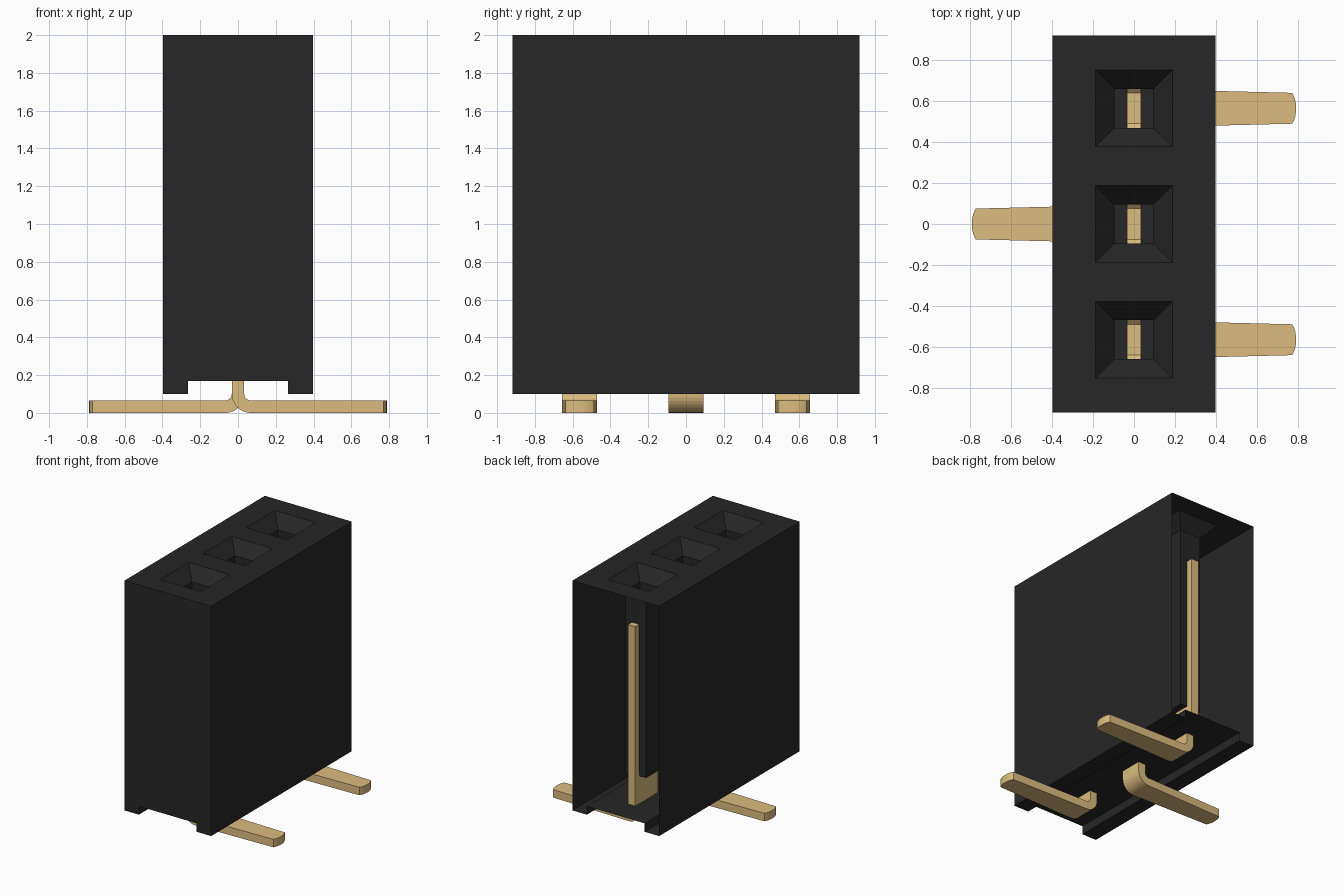
import bpy
import bmesh
from math import sin, cos, pi

if "Cube" in bpy.data.objects:
    bpy.data.objects.remove(bpy.data.objects["Cube"])


def material(name, rgb, rough):
    mat = bpy.data.materials.new(name)
    mat.use_nodes = True
    mat.diffuse_color = (*rgb, 1)
    bsdf = mat.node_tree.nodes["Principled BSDF"]
    bsdf.inputs["Base Color"].default_value = (*rgb, 1)
    bsdf.inputs["Roughness"].default_value = rough
    return mat


black = material("black plastic", (0.021, 0.02, 0.02), 0.6)
gold = material("pale gold", (0.708, 0.504, 0.21), 0.5)


def make_object(name, bm, mat):
    bmesh.ops.recalc_face_normals(bm, faces=bm.faces)
    mesh = bpy.data.meshes.new(name)
    bm.to_mesh(mesh)
    bm.free()
    mesh.materials.append(mat)
    obj = bpy.data.objects.new(name, mesh)
    bpy.context.collection.objects.link(obj)
    return obj


def loft(bm, rings):
    """Skin a list of equal-sized point rings and cap both ends."""
    rows = [[bm.verts.new(p) for p in ring] for ring in rings]
    for a, b in zip(rows, rows[1:]):
        for i in range(len(a)):
            j = (i + 1) % len(a)
            bm.faces.new((a[i], a[j], b[j], b[i]))
    bm.faces.new(rows[0])
    bm.faces.new(rows[-1])


def square(half, y, z):
    return [(sx * half, y + sy * half, z)
            for sx, sy in ((-1, -1), (1, -1), (1, 1), (-1, 1))]


PITCH = 0.563
END = 0.918
FLOOR = 0.17
HALF_T = 0.033      # half the contact sheet thickness

# Housing: channel-bottomed block
half_profile = [(0.265, FLOOR), (0.265, 0.1), (0.397, 0.1), (0.397, 2)]
profile = half_profile + [(-x, z) for x, z in reversed(half_profile)]
bm = bmesh.new()
loft(bm, [[(x, y, z) for x, z in profile] for y in (-END, END)])
housing = make_object("housing", bm, black)

# Sockets: a tapered mouth above a straight square shaft
bm = bmesh.new()
for k in (-1, 0, 1):
    loft(bm, [square(h, k * PITCH, z)
              for h, z in ((0.095, 0.4), (0.095, 1.9), (0.187, 2), (0.187, 2.05))])
cutter = make_object("socket_cutter", bm, black)
cutter.hide_render = True

mod = housing.modifiers.new("sockets", "BOOLEAN")
mod.operation = "DIFFERENCE"
mod.solver = "EXACT"
mod.object = cutter
bpy.context.view_layer.objects.active = housing
bpy.ops.object.modifier_apply(modifier=mod.name)
bpy.data.objects.remove(cutter)

# The rear end of the housing is open
bm = bmesh.new()
bm.from_mesh(housing.data)
rear = [f for f in bm.faces if all(v.co.y > END - 0.001 for v in f.verts)]
bmesh.ops.delete(bm, geom=rear, context="FACES")
bm.to_mesh(housing.data)
bm.free()


def contact(name, y0, side):
    bm = bmesh.new()
    # Upright fork with two tines
    half = [(0.148, FLOOR + 0.002), (0.148, 1.655), (0.097, 1.655),
            (0.097, 0.43), (0.075, 0.41)]
    fork = half + [(-y, z) for y, z in reversed(half)]
    loft(bm, [[(x, y0 + y, z) for y, z in fork] for x in (-HALF_T, HALF_T)])

    # Tail: (outer point, inner point, half width) along the bend and foot
    bend, wide, slim = 0.1, 0.0925, 0.075
    cx = bend - HALF_T
    inner = bend - 2 * HALF_T
    stations = [((-HALF_T, FLOOR + 0.002), (HALF_T, FLOOR + 0.002), wide)]
    for i in range(9):
        a = i / 8 * pi / 2
        stations.append(((cx - bend * cos(a), bend - bend * sin(a)),
                         (cx - inner * cos(a), bend - inner * sin(a)), wide))
    # Tapered foot with a rounded tip
    for i in range(6):
        a = i / 5
        x = 0.77 + 0.018 * (1 - (1 - a) ** 2)
        stations.append(((x, 0), (x, 2 * HALF_T), slim * (1 - 0.85 * a)))
    loft(bm, [[(side * o[0], y0 - w, o[1]), (side * o[0], y0 + w, o[1]),
               (side * n[0], y0 + w, n[1]), (side * n[0], y0 - w, n[1])]
              for o, n, w in stations])
    make_object(name, bm, gold)


# Contacts alternate sides along the row
contact("front_contact", -PITCH, 1)
contact("middle_contact", 0, -1)
contact("rear_contact", PITCH, 1)
